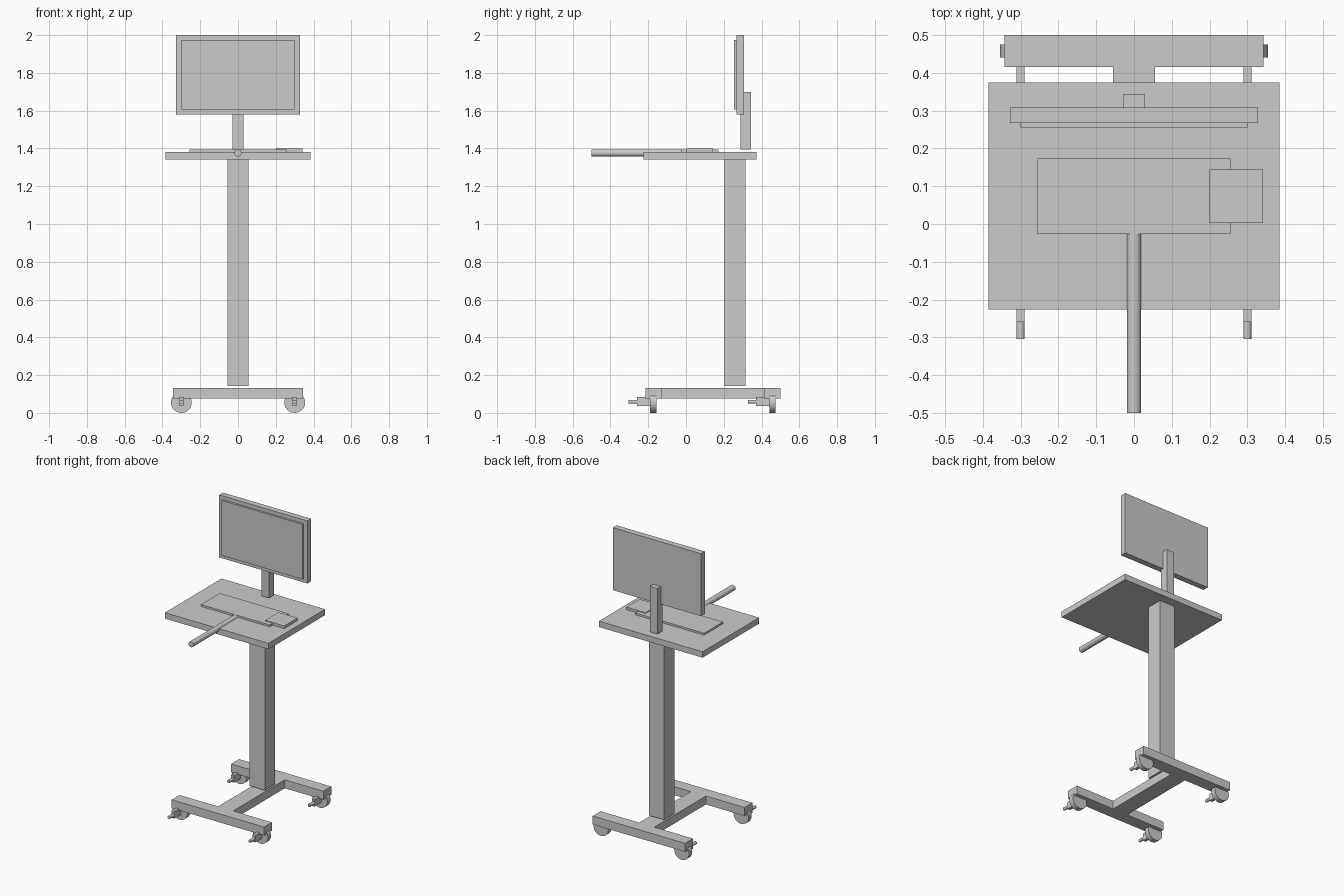
import bpy, bmesh
from math import radians

if "Cube" in bpy.data.objects:
    bpy.data.objects.remove(bpy.data.objects["Cube"])


def finish(name, bm):
    bmesh.ops.recalc_face_normals(bm, faces=bm.faces)
    mesh = bpy.data.meshes.new(name)
    bm.to_mesh(mesh)
    bm.free()
    ob = bpy.data.objects.new(name, mesh)
    bpy.context.collection.objects.link(ob)
    return ob


def box(name, x, y, z):
    """Box from (min, max) ranges."""
    bm = bmesh.new()
    bmesh.ops.create_cube(bm, size=1)
    for v in bm.verts:
        v.co = [(a + b) / 2 + c * (b - a) for (a, b), c in zip((x, y, z), v.co)]
    return finish(name, bm)


def rod(name, x, z, y, r, segs=32):
    """Cylinder along y."""
    bpy.ops.mesh.primitive_cylinder_add(
        vertices=segs, radius=r, depth=y[1] - y[0],
        location=(x, (y[0] + y[1]) / 2, z), rotation=(radians(90), 0, 0))
    ob = bpy.context.object
    ob.name = name
    bpy.ops.object.shade_smooth_by_angle(angle=radians(30))
    return ob


# H-shaped base frame: two cross bars joined by a spine
half = [(0.343, -0.214), (0.343, -0.131), (0.056, -0.131),
        (0.056, 0.416), (0.343, 0.416), (0.343, 0.5)]
outline = half + [(-x, y) for x, y in reversed(half)]
bm = bmesh.new()
face = bm.faces.new([bm.verts.new((x, y, 0.075)) for x, y in outline])
ext = bmesh.ops.extrude_face_region(bm, geom=[face])
bmesh.ops.translate(bm, vec=(0, 0, 0.057),
                    verts=[g for g in ext["geom"] if isinstance(g, bmesh.types.BMVert)])
finish("base_frame", bm)

# Casters: wheel, brake block and brake pin
for end, y in (("front", -0.173), ("rear", 0.458)):
    for side, x in (("left", -0.3), ("right", 0.3)):
        tag = f"{end}_{side}"
        rod(f"caster_wheel_{tag}", x, 0.055, (y - 0.017, y + 0.017), 0.055)
        box(f"caster_block_{tag}", (x - 0.0105, x + 0.0105),
            (y - 0.087, y - 0.017), (0.037, 0.085))
        rod(f"caster_pin_{tag}", x, 0.059, (y - 0.131, y - 0.087), 0.0105, 24)

# Column and desk
box("column", (-0.056, 0.056), (0.204, 0.315), (0.142, 1.342))
box("desk_top", (-0.385, 0.385), (-0.226, 0.374), (1.342, 1.382))

# Keyboard, side mouse tray and pull handle
box("keyboard", (-0.256, 0.256), (-0.027, 0.173), (1.382, 1.395))
box("mouse_tray", (0.2, 0.342), (0.003, 0.144), (1.382, 1.4))
rod("handle", 0, 1.376, (-0.5, -0.027), 0.019)

# Monitor with raised screen and rear support post
box("monitor_post", (-0.028, 0.028), (0.288, 0.344), (1.394, 1.7))
box("monitor_housing", (-0.328, 0.328), (0.268, 0.308), (1.58, 2.0))
box("monitor_screen", (-0.3, 0.3), (0.255, 0.268), (1.605, 1.975))
